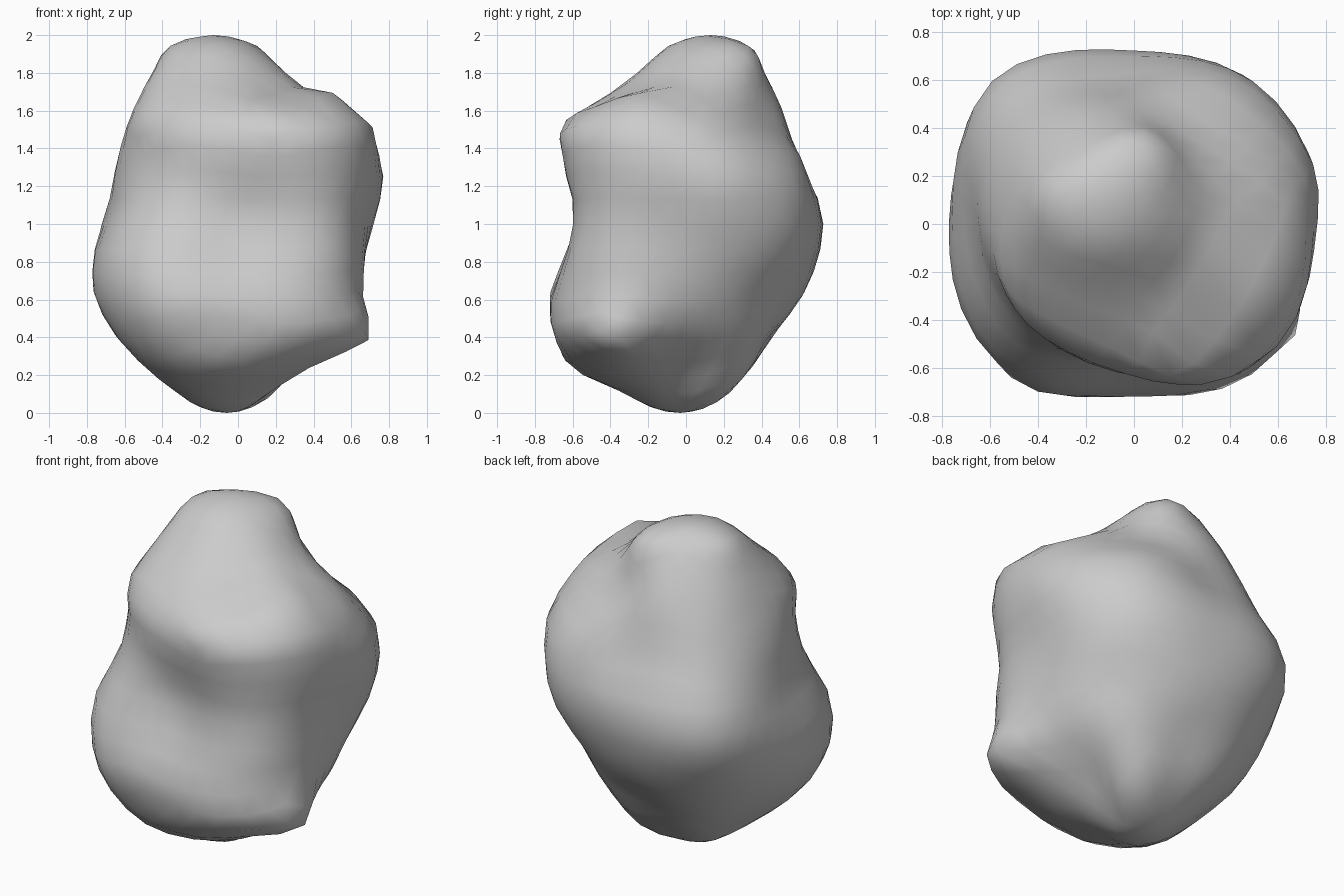
import bpy, bmesh, math
from mathutils import Vector

if "Cube" in bpy.data.objects:
    bpy.data.objects.remove(bpy.data.objects["Cube"])

# heights of the cross-sections, and the reach of the rock at each height
HEIGHTS = [0.08, 0.22, 0.4, 0.6, 0.85, 1.1, 1.35, 1.55, 1.7, 1.85, 1.95]
REACH = [  # eight vertical outlines, counter-clockwise from +x
    [.13, .28, .51, .62, .68, .73, .74, .63, .36, .20, .08],
    [.22, .36, .48, .58, .73, .78, .71, .48, .37, .33, .25],
    [.18, .33, .44, .60, .70, .71, .59, .53, .47, .38, .30],
    [.24, .42, .57, .69, .81, .80, .68, .59, .51, .42, .34],
    [.28, .44, .63, .75, .76, .67, .64, .57, .50, .42, .35],
    [.33, .58, .73, .80, .78, .65, .60, .59, .46, .33, .21],
    [.28, .58, .69, .72, .61, .56, .62, .59, .39, .20, .08],
    [.21, .49, .76, .77, .76, .74, .77, .74, .38, .18, .02],
]
# local knobs and hollows: position, push, radius
KNOBS = [
    ((.72, .20, 1.22), (.03, .01, 0), .22),      # right lobe
    ((.62, -.36, .40), (.09, -.02, -.03), .17),  # front right foot
    ((.48, -.25, 1.58), (.02, 0, .07), .18),     # shoulder
    ((.18, -.25, 1.74), (0, 0, -.03), .16),      # trough under the peak
    ((.62, -.18, 1.0), (-.02, 0, 0), .20),       # hollow beside the lobe
    ((-.42, -.62, .55), (-.01, -.03, 0), .20),   # front left knob
    ((-.5, .48, .95), (-.02, .02, 0), .20),      # back left corner
]


def cubic(a, b, c, d, t):
    return b + 0.5 * t * (c - a + t * (2 * a - 5 * b + 4 * c - d + t * (3 * (b - c) + d - a)))


def centre(h):
    t = max(0.0, min(1.0, (h - 1.1) / 0.8))
    t = t * t * (3 - 2 * t)
    low = max(0.0, 1 - h / 0.5)
    return -0.13 * t - 0.06 * low, 0.13 * t - 0.03 * low


def widen(column, i):
    # reach relative to a round ball at the same height
    h = HEIGHTS[i]
    a = column * math.pi / 4
    cx, cy = centre(h)
    r = REACH[column][i] - cx * math.cos(a) - cy * math.sin(a)
    return r / math.sqrt(1 - (h - 1) ** 2)


TABLE = [[widen(c, i) for i in range(len(HEIGHTS))] for c in range(8)]


def along(column, h):
    v, n = TABLE[column % 8], len(HEIGHTS)
    h = max(HEIGHTS[0], min(HEIGHTS[-1], h))
    i = max(k for k in range(n - 1) if HEIGHTS[k] <= h)
    t = (h - HEIGHTS[i]) / (HEIGHTS[i + 1] - HEIGHTS[i])
    return cubic(v[max(i - 1, 0)], v[i], v[i + 1], v[min(i + 2, n - 1)], t)


# boulder: ball reshaped by the outlines, then by the knobs
bm = bmesh.new()
bmesh.ops.create_icosphere(bm, subdivisions=4, radius=1)
for v in bm.verts:
    h = 1 + v.co.z
    u = (math.atan2(v.co.y, v.co.x) / (math.pi / 4)) % 8
    c = int(u)
    k = cubic(*(along(c + j, h) for j in (-1, 0, 1, 2)), u - c)
    cx, cy = centre(h)
    v.co = (cx + k * v.co.x, cy + k * v.co.y, h)
for v in bm.verts:
    start = v.co.copy()
    for place, push, radius in KNOBS:
        v.co += Vector(push) * math.exp(-((start - Vector(place)).length / radius) ** 2)
mesh = bpy.data.meshes.new("boulder")
bm.to_mesh(mesh)
bm.free()
for p in mesh.polygons:
    p.use_smooth = True
boulder = bpy.data.objects.new("boulder", mesh)
bpy.context.collection.objects.link(boulder)
